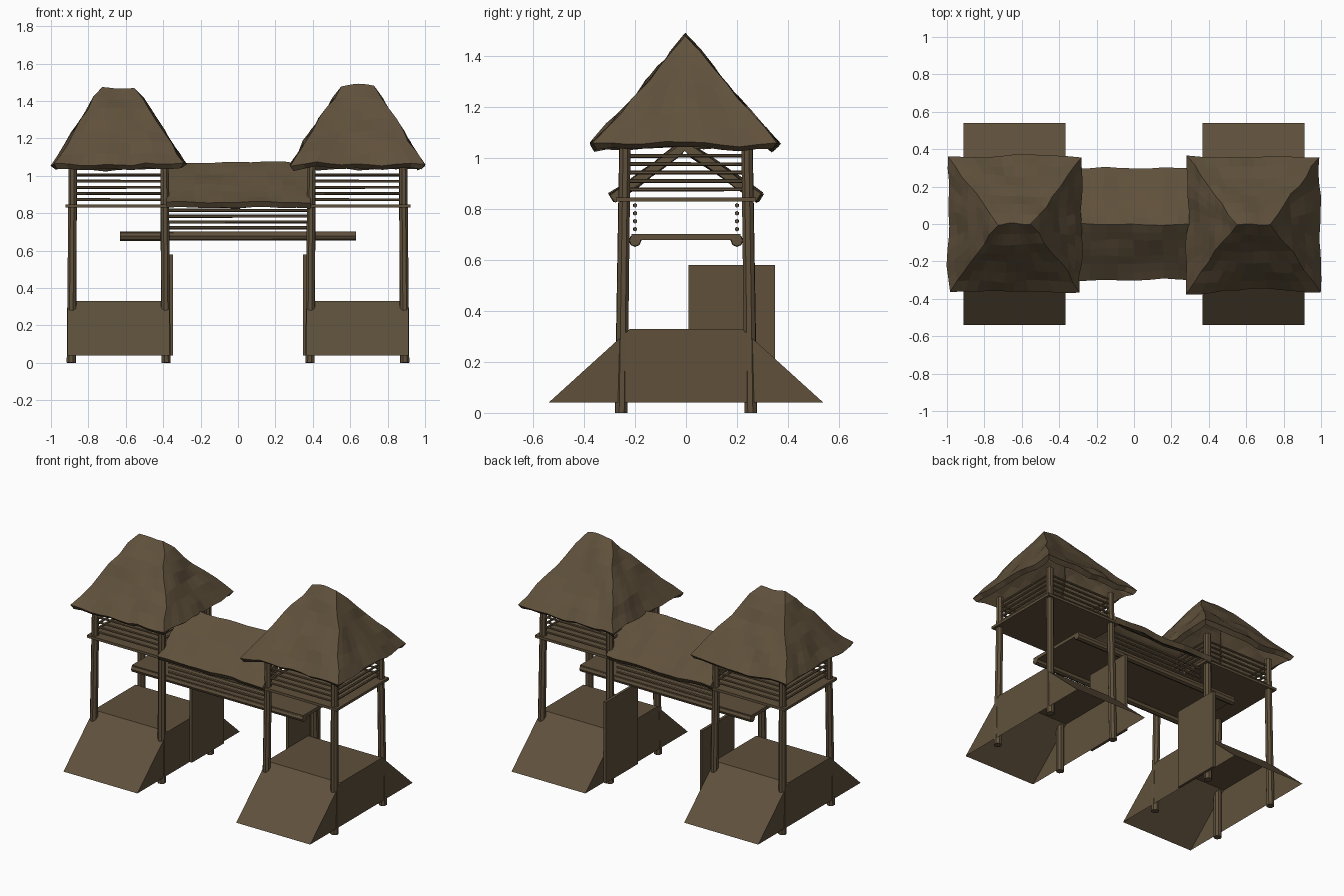
import bpy, bmesh
from mathutils import Vector, noise

cube = bpy.data.objects.get("Cube")
if cube:
    bpy.data.objects.remove(cube)

wood = bpy.data.materials.new("weathered_brown")
wood.use_nodes = True
BROWN = (0.115, 0.081, 0.044, 1)
wood.diffuse_color = BROWN
wood.node_tree.nodes["Principled BSDF"].inputs["Base Color"].default_value = BROWN


def finish(name, bm):
    bmesh.ops.recalc_face_normals(bm, faces=bm.faces[:])
    mesh = bpy.data.meshes.new(name)
    bm.to_mesh(mesh)
    bm.free()
    mesh.materials.append(wood)
    obj = bpy.data.objects.new(name, mesh)
    bpy.context.collection.objects.link(obj)
    return obj


def box(name, low, high):
    low, high = Vector(low), Vector(high)
    bm = bmesh.new()
    bmesh.ops.create_cube(bm, size=1)
    for v in bm.verts:
        v.co = (low + high) / 2 + v.co * (high - low)
    return finish(name, bm)


def pole(name, start, end, radius, sides=8):
    start, end = Vector(start), Vector(end)
    axis = end - start
    bm = bmesh.new()
    bmesh.ops.create_cone(bm, cap_ends=True, segments=sides, radius1=radius,
                          radius2=radius * 0.9, depth=axis.length)
    turn = axis.to_track_quat('Z', 'Y')
    for v in bm.verts:
        v.co = turn @ v.co + (start + end) / 2
    return finish(name, bm)


def thatch(name, slopes, rough, thickness):
    """Each slope is eave corner a, eave corner b, ridge point over b, ridge point over a."""
    bm = bmesh.new()
    across, up = 10, 7
    for a, b, c, d in slopes:
        a, b, c, d = map(Vector, (a, b, c, d))
        grid = [[bm.verts.new(a.lerp(b, i / across).lerp(d.lerp(c, i / across), j / up))
                 for i in range(across + 1)] for j in range(up + 1)]
        for j in range(up):
            for i in range(across):
                bm.faces.new((grid[j][i], grid[j][i + 1], grid[j + 1][i + 1], grid[j + 1][i]))
    bmesh.ops.remove_doubles(bm, verts=bm.verts[:], dist=0.0005)
    # Gentle sagging of the straw
    for v in bm.verts:
        v.co += noise.noise_vector(v.co * 7) * rough
    obj = finish(name, bm)
    shell = obj.modifiers.new("thickness", 'SOLIDIFY')
    shell.thickness = thickness
    shell.offset = -1
    return obj


def ramp_base(name, x0, x1):
    # Open-bottomed mound with two sloping ends
    outline = [(-0.54, 0.04), (-0.22, 0.33), (0.22, 0.33), (0.54, 0.04)]
    bm = bmesh.new()
    ends = [[bm.verts.new((x, y, z)) for y, z in outline] for x in (x0, x1)]
    for end in ends:
        bm.faces.new(end)
    for i in range(3):
        bm.faces.new((ends[0][i], ends[0][i + 1], ends[1][i + 1], ends[1][i]))
    return finish(name, bm)


RAIL_HEIGHTS = [0.872 + 0.033 * k for k in range(5)]

for side, label in ((-1, "right"), (1, "left")):
    mid = 0.638 * side

    # Base, door and platform
    ramp_base(f"{label}_ramp_base", mid - 0.273, mid + 0.273)
    door = sorted((0.347 * side, 0.365 * side))
    box(f"{label}_door_panel", (door[0], 0.01, 0.04), (door[1], 0.35, 0.58))
    box(f"{label}_platform", (mid - 0.285, -0.275, 0.83), (mid + 0.285, 0.275, 0.847))

    # Corner posts lean slightly inward
    for sx in (-1, 1):
        for sy in (-1, 1):
            pole(f"{label}_post", (mid + sx * 0.253, sy * 0.255, 0),
                 (mid + sx * 0.245, sy * 0.24, 1.05), 0.026)

    # Railings around the lookout
    for z in RAIL_HEIGHTS:
        for s in (-1, 1):
            pole(f"{label}_long_rail", (mid - 0.25, s * 0.243, z), (mid + 0.25, s * 0.243, z), 0.008, 6)
            pole(f"{label}_cross_rail", (mid + s * 0.247, -0.24, z + 0.006),
                 (mid + s * 0.247, 0.24, z + 0.006), 0.008, 6)

    # Hipped straw roof
    e = [(mid + sx * 0.355, sy * 0.36, 1.06) for sx, sy in ((-1, -1), (1, -1), (1, 1), (-1, 1))]
    r0, r1 = (mid - 0.09, 0, 1.475), (mid + 0.09, 0, 1.475)
    thatch(f"{label}_tower_roof",
           [(e[0], e[1], r1, r0), (e[1], e[2], r1, r1),
            (e[2], e[3], r0, r1), (e[3], e[0], r0, r0)], 0.02, 0.035)

# Bridge floor, beams and railings
box("bridge_floor", (-0.632, -0.215, 0.68), (0.632, 0.215, 0.702))
for s in (-1, 1):
    pole("bridge_beam", (-0.632, s * 0.2, 0.677), (0.632, s * 0.2, 0.677), 0.025)
    for k in range(4):
        z = 0.722 + 0.031 * k
        pole("bridge_rail", (-0.37, s * 0.2, z), (0.37, s * 0.2, z), 0.009, 6)

# Gabled straw roof over the bridge
L, W = 0.39, 0.3
ridge = [(-L, 0, 1.07), (L, 0, 1.07)]
thatch("bridge_roof",
       [((-L, -W, 0.86), (L, -W, 0.86), ridge[1], ridge[0]),
        ((L, W, 0.86), (-L, W, 0.86), ridge[0], ridge[1])], 0.015, 0.035)
